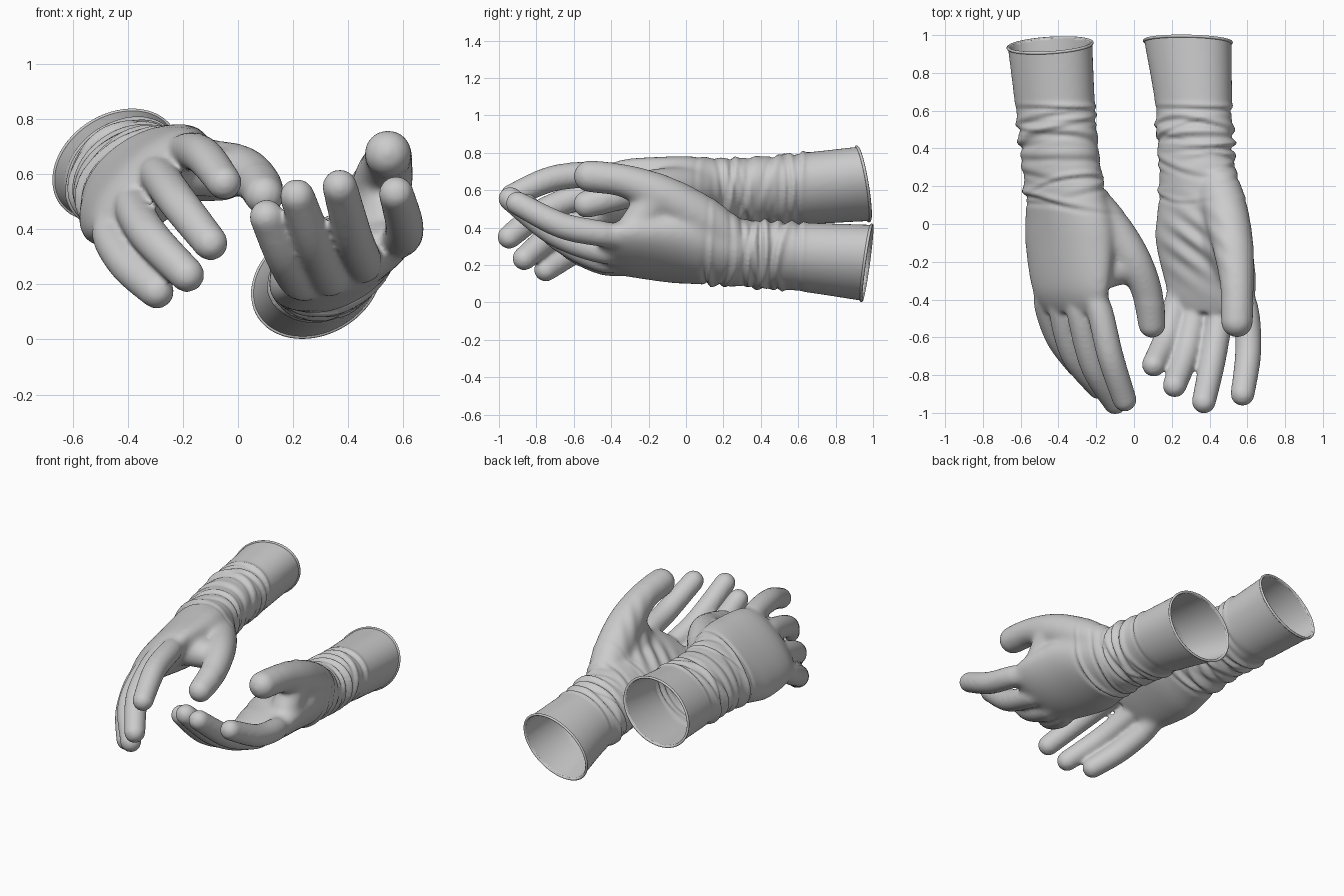
import bpy, bmesh, math, random
from mathutils import Vector

if "Cube" in bpy.data.objects:
    bpy.data.objects.remove(bpy.data.objects["Cube"])

VOXEL = 0.0115


def spline(pts, n):
    """Catmull-Rom samples through tuples of any length."""
    out = []
    for i in range(len(pts) - 1):
        p0, p1, p2 = pts[max(i - 1, 0)], pts[i], pts[i + 1]
        p3 = pts[min(i + 2, len(pts) - 1)]
        for k in range(n):
            t = k / n
            out.append(tuple(0.5 * (2 * b + (c - a) * t + (2 * a - 5 * b + 4 * c - d) * t * t
                                    + (3 * b - a - 3 * c + d) * t ** 3)
                             for a, b, c, d in zip(p0, p1, p2, p3)))
    out.append(tuple(pts[-1]))
    return out


def ring(c, u, v, n):
    return [c + u * math.cos(2 * math.pi * k / n) + v * math.sin(2 * math.pi * k / n) for k in range(n)]


def loft(bm, rings):
    loops = [[bm.verts.new(p) for p in r] for r in rings]
    n = len(loops[0])
    for a, b in zip(loops, loops[1:]):
        for k in range(n):
            bm.faces.new((a[k], a[(k + 1) % n], b[(k + 1) % n], b[k]))
    bm.faces.new(loops[0][::-1])
    bm.faces.new(loops[-1])


def add_body(bm, stations):
    """Stations: y, centre x, centre z, half width, half depth, roll in degrees."""
    rings = []
    for y, x, z, a, b, roll in spline(stations, 6):
        c, s = math.cos(math.radians(roll)), math.sin(math.radians(roll))
        rings.append(ring(Vector((x, y, z)), Vector((c, 0, s)) * a, Vector((-s, 0, c)) * b, 48))
    loft(bm, rings)


def add_finger(bm, pts):
    """Round tube through (x, y, z, radius) points with domed ends."""
    pts = spline(pts, 7)
    pos = [Vector(p[:3]) for p in pts]
    rings = []

    def section(c, t, r):
        u = t.cross(Vector((1, 0, 0))).normalized()
        rings.append(ring(c, u * r, t.cross(u) * r, 24))

    last = len(pts) - 1
    for i, p in enumerate(pts):
        t = (pos[min(i + 1, last)] - pos[max(i - 1, 0)]).normalized()
        angles = [0]
        if i == 0:
            angles = range(-80, 1, 16)
        elif i == last:
            angles = range(0, 85, 12)
        for d in angles:
            d = math.radians(d)
            section(pos[i] + t * p[3] * math.sin(d), t, p[3] * math.cos(d))
    loft(bm, rings)


def step(a, b, x):
    t = min(max((x - a) / (b - a), 0), 1)
    return t * t * (3 - 2 * t)


def wrinkle(bm, wrist, cuff, seed, palm_up):
    """Gathered folds round the wrist, a plain cuff, and palm creases."""
    rng = random.Random(seed)
    folds = [(rng.uniform(0.1, 0.57), rng.uniform(-0.07, 0.07), rng.uniform(0, 6.28), rng.uniform(0, 6.28),
              rng.uniform(0.014, 0.026), rng.uniform(0.006, 0.013)) for _ in range(18)]
    folds += [(0.625, 0.006, 1, 1, 0.014, 0.010), (0.5, 0.02, 2, 4, 0.016, 0.011)]
    bm.normal_update()
    moves = []
    for v in bm.verts:
        x, y, z = v.co
        d = 0.0
        if y > -0.05:
            f = (y - 0.15) / 0.8
            th = math.atan2(z - wrist[1] - (cuff[1] - wrist[1]) * f, x - wrist[0] - (cuff[0] - wrist[0]) * f)
            for y0, k, ph, th0, w, amp in folds:
                q = (y - y0 - k * math.sin(th - ph)) / w
                if abs(q) < 4:
                    win = (0.5 + 0.5 * math.cos(th - th0)) ** 1.3
                    d += amp * win * (math.exp(-q * q) - math.exp(-((q + 1.5) / 0.7) ** 2))
            d += 0.004 * step(0.61, 0.65, y)
        if palm_up and v.normal.z > 0 and y < 0.2:
            g = math.exp(-((x - 0.3) / 0.15) ** 2 - ((y + 0.1) / 0.17) ** 2)
            d += 0.011 * g * v.normal.z * math.sin(2 * math.pi * (y + 0.75 * x) / 0.12)
        moves.append(v.normal * d)
    for v, m in zip(bm.verts, moves):
        v.co += m


def build_glove(name, stations, fingers, thumb, webs, plane_co, plane_no, seed, palm_up):
    # solid hand from body, fingers, thumb and thumb web
    bm = bmesh.new()
    add_body(bm, stations)
    palm = Vector((stations[2][1], -0.12, stations[2][2]))
    for f in fingers:
        root = Vector(f[0]).lerp(palm, 0.5)
        radii = (0.062, 0.069, 0.070, 0.064)
        add_finger(bm, [(*p, r) for p, r in zip([root] + [Vector(q) for q in f], radii)])
    for t in [thumb] + webs:
        add_finger(bm, t)
    bmesh.ops.recalc_face_normals(bm, faces=bm.faces)
    me = bpy.data.meshes.new(name + "_base")
    bm.to_mesh(me)
    bm.free()
    ob = bpy.data.objects.new(name, me)
    bpy.context.collection.objects.link(ob)

    # fuse into one skin
    m = ob.modifiers.new("fuse", 'REMESH')
    m.mode = 'VOXEL'
    m.voxel_size = VOXEL
    bpy.context.view_layer.update()
    fused = bpy.data.meshes.new_from_object(ob.evaluated_get(bpy.context.evaluated_depsgraph_get()))
    ob.modifiers.clear()
    ob.data = fused

    # soften (more on the palm than the fingers), crease, and open the cuff
    bm = bmesh.new()
    bm.from_mesh(fused)
    axes = dict(use_axis_x=True, use_axis_y=True, use_axis_z=True)
    hand = [v for v in bm.verts if -0.42 < v.co.y < 0.3]
    for _ in range(16):
        bmesh.ops.smooth_vert(bm, verts=hand, factor=0.5, **axes)
    for _ in range(5):
        bmesh.ops.smooth_vert(bm, verts=bm.verts, factor=0.5, **axes)
    wrist, cuff = stations[4], stations[-2]
    wrinkle(bm, wrist[1:3], cuff[1:3], seed, palm_up)
    bmesh.ops.smooth_vert(bm, verts=bm.verts, factor=0.3, **axes)
    bmesh.ops.bisect_plane(bm, geom=bm.verts[:] + bm.edges[:] + bm.faces[:], plane_co=plane_co,
                           plane_no=plane_no, clear_outer=True)
    lip = [v.co.copy() for v in bm.verts if v.is_boundary]
    bm.to_mesh(fused)
    bm.free()
    fused.shade_smooth()
    s = ob.modifiers.new("thickness", 'SOLIDIFY')
    s.thickness = 0.008
    s.offset = -1

    # rolled rim along the cuff opening
    lip.sort(key=lambda p: math.atan2(p.z - plane_co[2], p.x - plane_co[0]))
    lip = lip[::2]
    cu = bpy.data.curves.new(name + "_rim", 'CURVE')
    cu.dimensions = '3D'
    cu.bevel_depth = 0.008
    cu.bevel_resolution = 2
    sp = cu.splines.new('POLY')
    sp.points.add(len(lip) - 1)
    for p, co in zip(sp.points, lip):
        p.co = (*co, 1)
    sp.use_cyclic_u = True
    bpy.context.collection.objects.link(bpy.data.objects.new(name + "_rim", cu))


# palm-down glove
build_glove(
    "right_glove",
    [(-0.47, -0.32, 0.55, 0.20, 0.06, 46), (-0.35, -0.335, 0.56, 0.268, 0.105, 45),
     (-0.10, -0.34, 0.56, 0.29, 0.145, 42), (0.04, -0.345, 0.57, 0.27, 0.158, 40),
     (0.15, -0.36, 0.575, 0.242, 0.165, 38), (0.30, -0.385, 0.585, 0.225, 0.167, 35),
     (0.50, -0.405, 0.60, 0.222, 0.17, 33), (0.65, -0.42, 0.61, 0.222, 0.173, 33),
     (0.95, -0.445, 0.635, 0.237, 0.178, 33), (1.15, -0.462, 0.65, 0.25, 0.184, 33)],
    [[(-0.19, -0.43, 0.68), (-0.125, -0.70, 0.665), (-0.05, -0.93, 0.57)],
     [(-0.29, -0.46, 0.595), (-0.215, -0.75, 0.495), (-0.10, -0.945, 0.35)],
     [(-0.385, -0.43, 0.49), (-0.32, -0.69, 0.375), (-0.185, -0.865, 0.235)],
     [(-0.465, -0.38, 0.40), (-0.405, -0.59, 0.28), (-0.295, -0.75, 0.175)]],
    [(-0.22, 0.10, 0.61, 0.11), (-0.09, -0.06, 0.62, 0.105), (0.01, -0.21, 0.615, 0.092),
     (0.072, -0.37, 0.57, 0.083), (0.095, -0.53, 0.525, 0.073)],
    [[(-0.25, -0.10, 0.61, 0.11), (-0.06, -0.15, 0.60, 0.10)],
     [(-0.23, -0.27, 0.62, 0.10), (-0.02, -0.22, 0.60, 0.085)]],
    (-0.445, 0.945, 0.635), (-0.11, 1, 0.2), 4, False)

# palm-up glove
build_glove(
    "left_glove",
    [(-0.47, 0.40, 0.285, 0.20, 0.06, 24), (-0.35, 0.41, 0.29, 0.258, 0.105, 25),
     (-0.10, 0.37, 0.29, 0.28, 0.145, 28), (0.04, 0.36, 0.285, 0.26, 0.158, 29),
     (0.15, 0.35, 0.275, 0.235, 0.163, 30), (0.30, 0.335, 0.265, 0.215, 0.167, 31),
     (0.50, 0.32, 0.25, 0.213, 0.166, 32), (0.65, 0.315, 0.24, 0.212, 0.17, 32),
     (0.95, 0.287, 0.212, 0.24, 0.183, 32), (1.15, 0.268, 0.194, 0.26, 0.192, 32)],
    [[(0.58, -0.41, 0.36), (0.605, -0.66, 0.41), (0.575, -0.90, 0.53)],
     [(0.455, -0.44, 0.275), (0.42, -0.70, 0.37), (0.37, -0.94, 0.555)],
     [(0.33, -0.43, 0.225), (0.28, -0.67, 0.34), (0.215, -0.855, 0.52)],
     [(0.235, -0.39, 0.205), (0.175, -0.60, 0.29), (0.105, -0.745, 0.445)]],
    [(0.43, 0.26, 0.33, 0.11), (0.48, 0.09, 0.45, 0.12), (0.525, -0.12, 0.57, 0.11),
     (0.545, -0.33, 0.65, 0.09), (0.545, -0.515, 0.675, 0.085)],
    [[(0.44, 0.10, 0.37, 0.115), (0.48, -0.10, 0.42, 0.115), (0.53, -0.24, 0.43, 0.095)],
     [(0.535, -0.16, 0.56, 0.095), (0.54, -0.27, 0.42, 0.085)]],
    (0.285, 0.965, 0.21), (0.05, 1, -0.15), 9, True)
